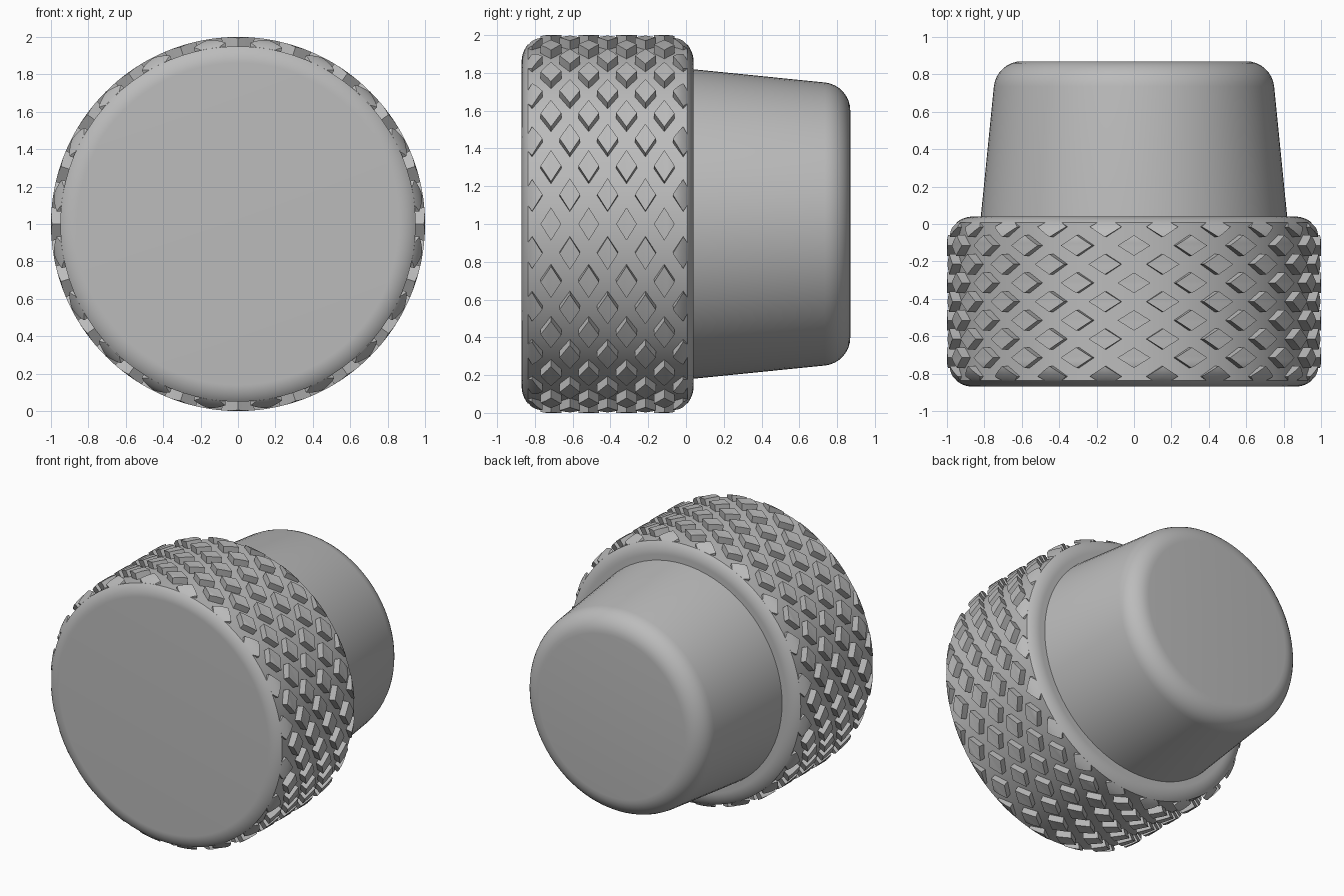
import bpy, bmesh, math
from mathutils import Vector, Matrix

old = bpy.data.objects.get("Cube")
if old:
    bpy.data.objects.remove(old, do_unlink=True)

mat = bpy.data.materials.new("matte grey")
mat.use_nodes = True
grey = (0.5, 0.5, 0.5, 1)
mat.diffuse_color = grey
mat.node_tree.nodes["Principled BSDF"].inputs["Base Color"].default_value = grey

FRONT, BACK = -0.87, 0.04      # ends of the grip
OUTER, ROOT = 1.0, 0.95        # knurl tip and groove floor radii
FILLET = 0.14
AROUND = 20                    # diamonds per ring
AXIS = Vector((0, 0, 1))       # centre of the knob


def finish(bm, name):
    bmesh.ops.remove_doubles(bm, verts=bm.verts, dist=1e-5)
    bmesh.ops.recalc_face_normals(bm, faces=bm.faces)
    mesh = bpy.data.meshes.new(name)
    bm.to_mesh(mesh)
    bm.free()
    obj = bpy.data.objects.new(name, mesh)
    bpy.context.collection.objects.link(obj)
    mesh.materials.append(mat)
    bpy.ops.object.select_all(action='DESELECT')
    obj.select_set(True)
    bpy.context.view_layer.objects.active = obj
    bpy.ops.object.shade_smooth_by_angle(angle=math.radians(30))
    return obj


def lathe(name, profile, steps=80):
    """Spin (radius, y) points about the knob's axis."""
    bm = bmesh.new()
    vs = [bm.verts.new((r, y, 1)) for r, y in profile]
    es = [bm.edges.new(p) for p in zip(vs, vs[1:])]
    bmesh.ops.spin(bm, geom=vs + es, cent=AXIS, axis=(0, 1, 0),
                   angle=math.tau, steps=steps, use_merge=True)
    return finish(bm, name)


def arc(cr, cy, radius, start, end, n=8):
    angles = [math.radians(start + (end - start) * i / n) for i in range(n + 1)]
    return [(cr + radius * math.cos(a), cy + radius * math.sin(a)) for a in angles]


# Grip core: rounded drum, with its side at the groove floor
centre_r = OUTER - FILLET
stop = math.degrees(math.acos((ROOT - centre_r) / FILLET))
lathe("grip_core", [(0, FRONT)]
      + arc(centre_r, FRONT + FILLET, FILLET, -90, -stop)
      + arc(centre_r, BACK - FILLET, FILLET, stop, 90) + [(0, BACK)])

# Tapered boss behind the grip
lathe("tapered_boss", [(0.82, BACK - 0.01)] + arc(0.6, 0.72, 0.15, 6, 90) + [(0, 0.87)])


def grip_radius(y):
    """Outer radius of the rounded grip at y."""
    d = max(FRONT + FILLET - y, y - BACK + FILLET, 0)
    return centre_r + math.sqrt(max(FILLET ** 2 - d ** 2, 0))


# Knurl: staggered rings of raised diamonds, trimmed by the rounded ends
HALF_W, HALF_L, ROW = 0.088, 0.055, 0.1
MIDDLE = (FRONT + BACK) / 2
reach = (BACK - FRONT) / 2 - FILLET + FILLET * math.sin(math.radians(stop))


def diamond(bm, y0, angle):
    ys = sorted({max(MIDDLE - reach, min(MIDDLE + reach, y0 + HALF_L * i / 6))
                 for i in range(-6, 7)})
    rows = []
    for y in ys:
        w = HALF_W * (1 - abs(y - y0) / HALF_L)
        top = grip_radius(y)
        loop = [(-w, ROOT - 0.01), (-w, top), (0, top), (w, top), (w, ROOT - 0.01)]
        rows.append([bm.verts.new((r * math.sin(angle + s), y, 1 + r * math.cos(angle + s)))
                     for s, r in loop])
    for a, b in zip(rows, rows[1:]):
        for i in range(4):
            bm.faces.new((a[i], a[i + 1], b[i + 1], b[i]))


bm = bmesh.new()
for row in range(-4, 5):
    for k in range(AROUND):
        shift = 0.5 if row % 2 == 0 else 0
        diamond(bm, MIDDLE + row * ROW, math.tau * (k + shift) / AROUND)
finish(bm, "knurl_diamonds")
